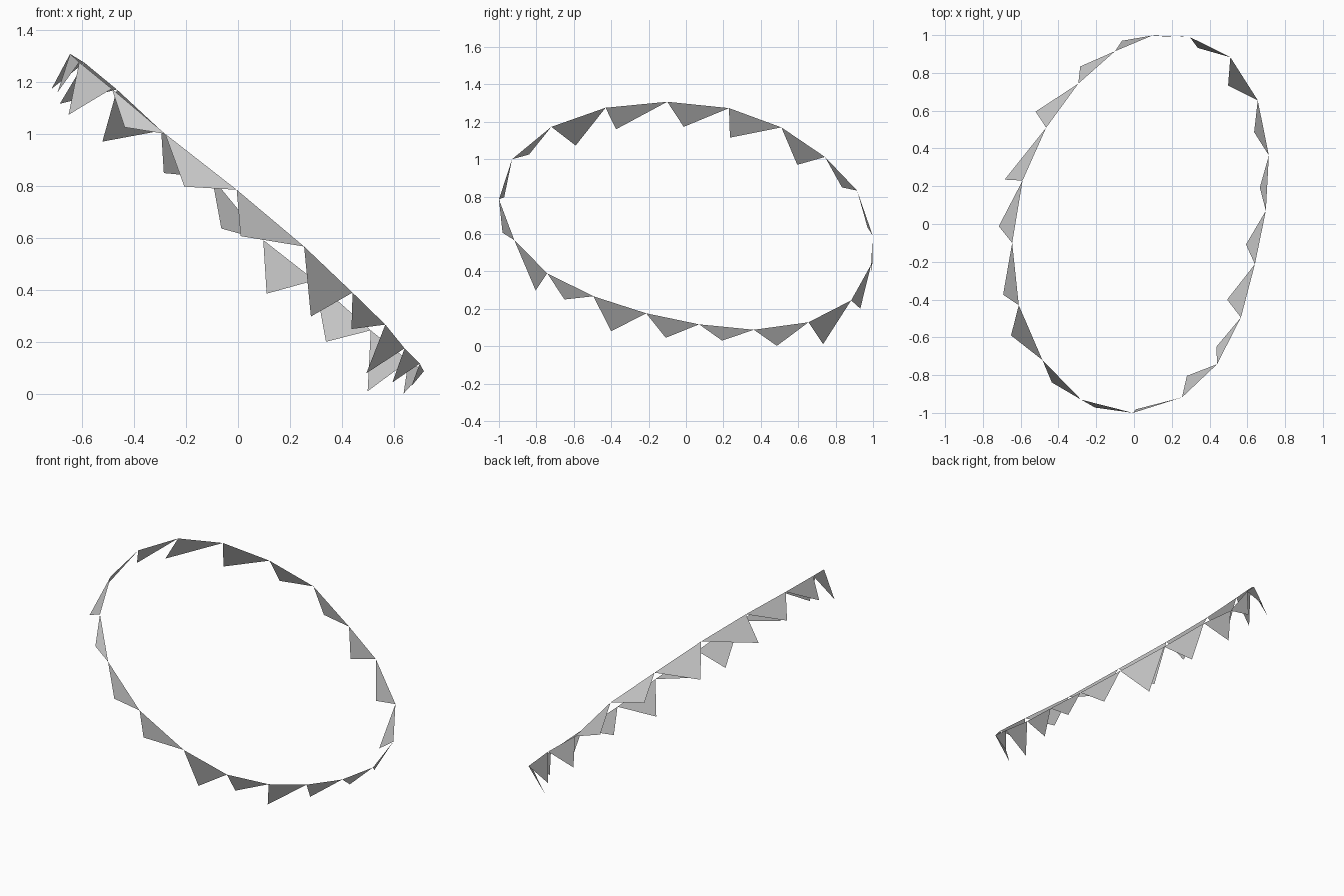
import bpy
import bmesh
from mathutils import Vector

cube = bpy.data.objects.get("Cube")
if cube:
    bpy.data.objects.remove(cube, do_unlink=True)

# Plain cloth material
cloth = bpy.data.materials.new("grey_cloth")
cloth.use_nodes = True
grey = (0.6, 0.6, 0.6, 1.0)
cloth.diffuse_color = grey
cloth.node_tree.nodes["Principled BSDF"].inputs["Base Color"].default_value = grey

# Each row: hanging point on the tilted ring, then the tip of the pennant after it
PENNANTS = [
    ((-.005, -1.0, .785), (-.206, -.972, .797)),
    ((-.28, -.93, 1.0), (-.435, -.839, 1.025)),
    ((-.485, -.72, 1.173), (-.651, -.59, 1.073)),
    ((-.61, -.43, 1.275), (-.693, -.374, 1.16)),
    ((-.645, -.10, 1.307), (-.716, -.012, 1.173)),
    ((-.59, .23, 1.273), (-.685, .235, 1.115)),
    ((-.465, .51, 1.17), (-.521, .595, .97)),
    ((-.295, .743, 1.012), (-.285, .834, .849)),
    ((-.10, .915, .832), (-.064, .97, .636)),
    ((.097, .998, .592), (.11, .995, .386)),
    ((.295, .99, .437), (.338, .932, .201)),
    ((.51, .883, .245), (.498, .733, .011)),
    ((.655, .655, .128), (.636, .486, .002)),
    ((.714, .363, .088), (.666, .193, .03)),
    ((.698, .07, .117), (.593, -.108, .045)),
    ((.64, -.213, .176), (.493, -.40, .08)),
    ((.566, -.495, .267), (.436, -.65, .25)),
    ((.44, -.742, .39), (.28, -.804, .298)),
    ((.254, -.918, .567), (.01, -.981, .607)),
]


def add_pennant(bm, start, tip, end):
    """One flat triangle hung between two ring points, facing outward."""
    face = bm.faces.new([bm.verts.new(p) for p in (start, tip, end)])
    face.normal_update()
    outward = face.calc_center_median() - Vector((0.03, 0, 0.7))
    if face.normal.dot(outward) < 0:
        face.normal_flip()


# Closed loop of pennants
bm = bmesh.new()
for i, (start, tip) in enumerate(PENNANTS):
    end = PENNANTS[(i + 1) % len(PENNANTS)][0]
    add_pennant(bm, start, tip, end)
mesh = bpy.data.meshes.new("pennant_garland")
bm.to_mesh(mesh)
bm.free()
mesh.materials.append(cloth)
garland = bpy.data.objects.new("pennant_garland", mesh)
bpy.context.collection.objects.link(garland)
